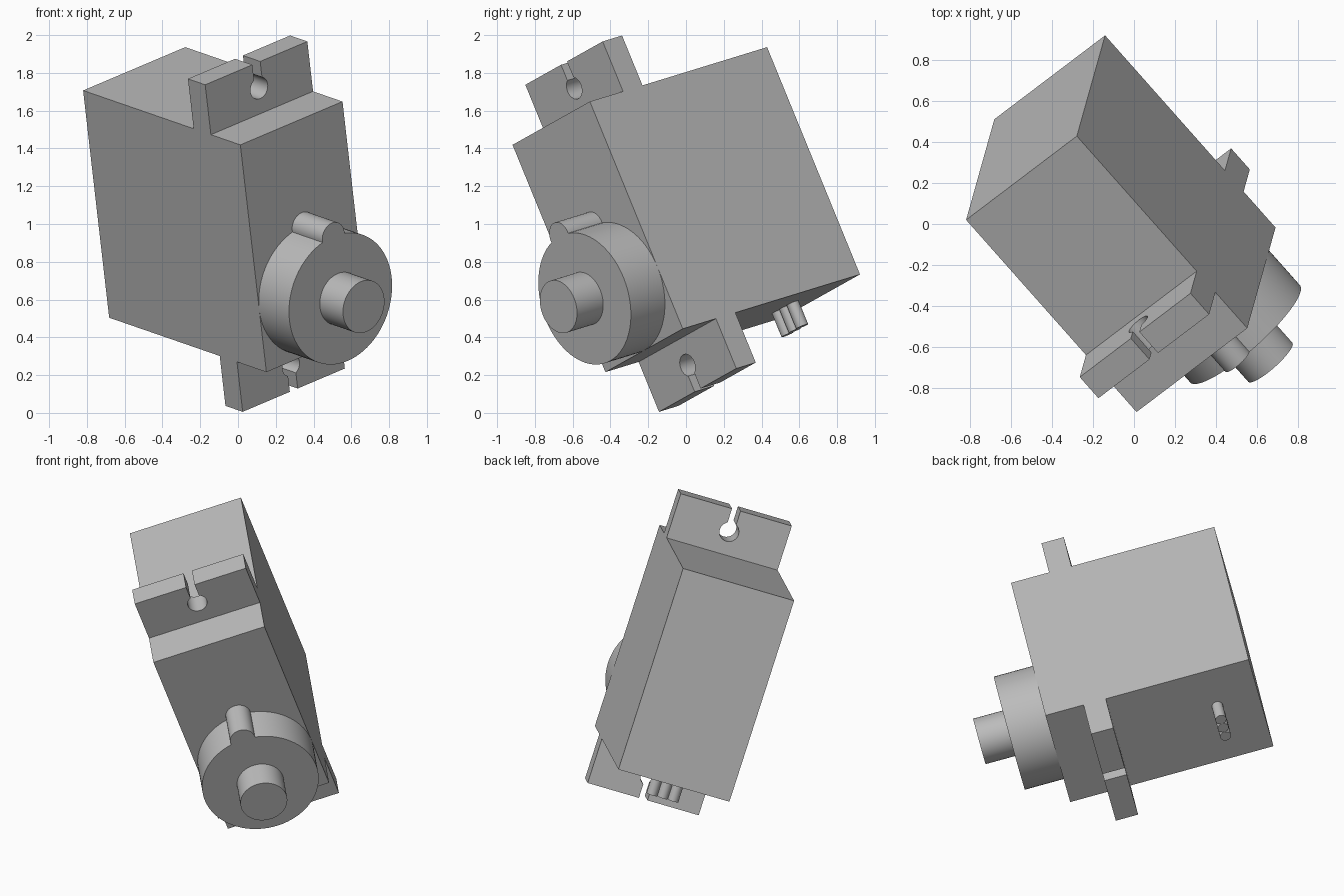
import bpy, bmesh
from math import sin, cos, asin, pi, radians
from mathutils import Matrix, Vector

cube = bpy.data.objects.get("Cube")
if cube:
    bpy.data.objects.remove(cube, do_unlink=True)

grey = bpy.data.materials.new("plain grey")
grey.use_nodes = True
COLOUR = (0.5, 0.5, 0.5, 1)
grey.diffuse_color = COLOUR
grey.node_tree.nodes["Principled BSDF"].inputs["Base Color"].default_value = COLOUR

# Tilted frame: local x = length, y = width, z = output shaft direction
width_dir = Vector((0.757, 0.573, 0.321)).normalized()
length_dir = Vector((0.104, 0.375, -0.921))
length_dir = (length_dir - width_dir * length_dir.dot(width_dir)).normalized()
shaft_dir = length_dir.cross(width_dir)
FRAME = Matrix((length_dir, width_dir, shaft_dir)).transposed().to_4x4()
FRAME.translation = (-0.82, 0.02, 1.707)

LENGTH, WIDTH, HEIGHT = 1.307, 0.716, 1.287
MID = WIDTH / 2


def arc(cx, cy, r, start, end, steps):
    span = end - start
    return [(cx + r * cos(start + span * i / steps),
             cy + r * sin(start + span * i / steps)) for i in range(steps + 1)]


def circle(cx, cy, r, steps=64):
    return arc(cx, cy, r, 0, 2 * pi, steps)[:-1]


def prism(name, outlines, z0, z1):
    """Extrude one or more outlines from z0 to z1 in the tilted frame."""
    bm = bmesh.new()
    for outline in outlines:
        face = bm.faces.new([bm.verts.new((x, y, z0)) for x, y in outline])
        top = bmesh.ops.extrude_face_region(bm, geom=[face])["geom"]
        verts = [v for v in top if isinstance(v, bmesh.types.BMVert)]
        bmesh.ops.translate(bm, verts=verts, vec=(0, 0, z1 - z0))
    bmesh.ops.recalc_face_normals(bm, faces=bm.faces)
    mesh = bpy.data.meshes.new(name)
    bm.to_mesh(mesh)
    bm.free()
    mesh.materials.append(grey)
    obj = bpy.data.objects.new(name, mesh)
    bpy.context.collection.objects.link(obj)
    obj.matrix_world = FRAME
    bpy.ops.object.select_all(action="DESELECT")
    obj.select_set(True)
    bpy.context.view_layer.objects.active = obj
    bpy.ops.object.shade_smooth_by_angle(angle=radians(30))
    return obj


# Main case
prism("case", [[(0, 0), (LENGTH, 0), (LENGTH, WIDTH), (0, WIDTH)]], 0, HEIGHT)

# Mounting tabs with a keyhole slot open to the outer edge
TAB, HOLE, SLOT = 0.287, 0.06, 0.0275
gap = asin(SLOT / HOLE)
keyhole = arc(TAB / 2, MID, HOLE, gap, 2 * pi - gap, 40)
tab = ([(0, 0), (0, WIDTH), (TAB, WIDTH), (TAB, MID + SLOT)] + keyhole
       + [(TAB, MID - SLOT), (TAB, 0)])
prism("lower_tab", [[(LENGTH + x, y) for x, y in tab]], 0.905, 1.046)
prism("upper_tab", [[(-x, y) for x, y in tab]], 0.905, 1.046)

# Gear housing: a disc with a small round lobe centred on its rim
CENTRE, LOBE = LENGTH - MID, 0.077
half = 2 * asin(LOBE / (2 * MID))
sweep = pi / 2 + half / 2
housing = (arc(CENTRE, MID, MID, -pi + half, pi - half, 72)
           + arc(CENTRE - MID, MID, LOBE, pi - sweep, pi + sweep, 24)[1:-1])
prism("gear_housing", [housing], HEIGHT, 1.534)

# Output shaft
prism("output_shaft", [circle(CENTRE, MID, 0.144)], 1.534, 1.724)

# Three wire stubs side by side, leaving the lower end of the case
WIRE = 0.034
stubs = [circle(0, MID + i * 2 * WIRE, WIRE, 32) for i in (-1, 0, 1)]
wires = prism("wire_stubs", stubs, 0, 0.135)
wires.matrix_world = (FRAME @ Matrix.Translation((LENGTH, 0, 0.262))
                      @ Matrix.Rotation(pi / 2, 4, "Y"))
